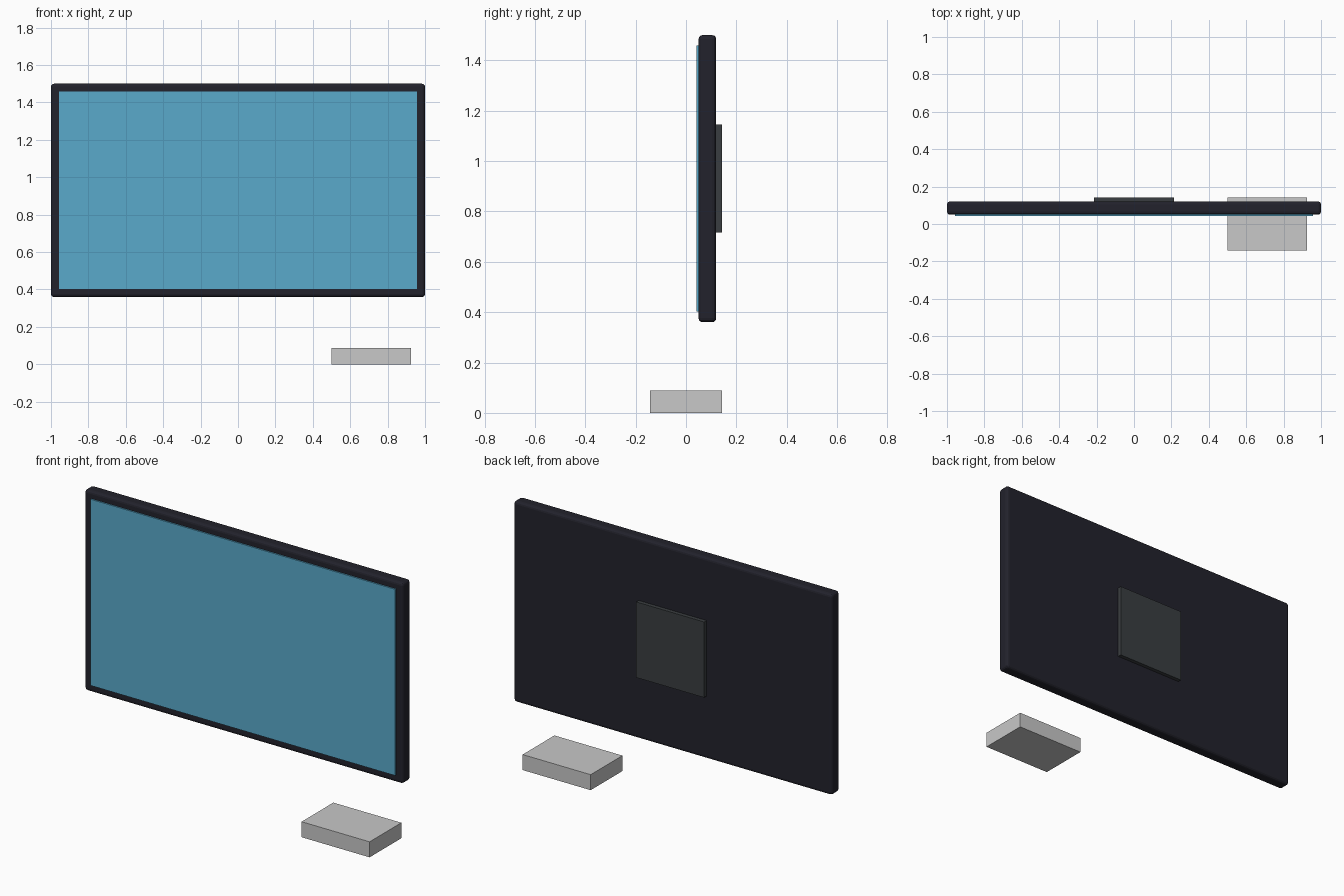
import bpy

default = bpy.data.objects.get("Cube")
if default:
    bpy.data.objects.remove(default, do_unlink=True)


def material(name, rgb):
    mat = bpy.data.materials.new(name)
    mat.use_nodes = True
    color = (*rgb, 1.0)
    mat.diffuse_color = color
    mat.node_tree.nodes["Principled BSDF"].inputs["Base Color"].default_value = color
    return mat


def box(name, mat, low, high, bevel=0.0):
    """Box between two corners, optionally with rounded edges."""
    center = [(a + b) / 2 for a, b in zip(low, high)]
    bpy.ops.mesh.primitive_cube_add(size=1, location=center)
    obj = bpy.context.object
    obj.name = name
    obj.scale = [b - a for a, b in zip(low, high)]
    bpy.ops.object.transform_apply(location=False, rotation=False, scale=True)
    obj.data.materials.append(mat)
    if bevel:
        mod = obj.modifiers.new("Rounded edges", "BEVEL")
        mod.width = bevel
        mod.segments = 3
    return obj


casing = material("dark casing", (0.016, 0.016, 0.025))
glass = material("blue screen", (0.1, 0.4, 0.6))
bracket = material("charcoal mount", (0.042, 0.048, 0.052))
pale = material("light grey", (0.58, 0.58, 0.58))

# Slim panel with rounded edges
box("panel_body", casing, (-1, 0.05, 0.36), (1, 0.12, 1.5), bevel=0.016)

# Screen standing slightly proud of the front
box("screen", glass, (-0.957, 0.042, 0.402), (0.957, 0.055, 1.459))

# Wall mount plate on the back
box("mount_plate", bracket, (-0.213, 0.11, 0.716), (0.213, 0.142, 1.145))

# Separate box below the panel
box("media_box", pale, (0.499, -0.142, 0), (0.926, 0.142, 0.088))
